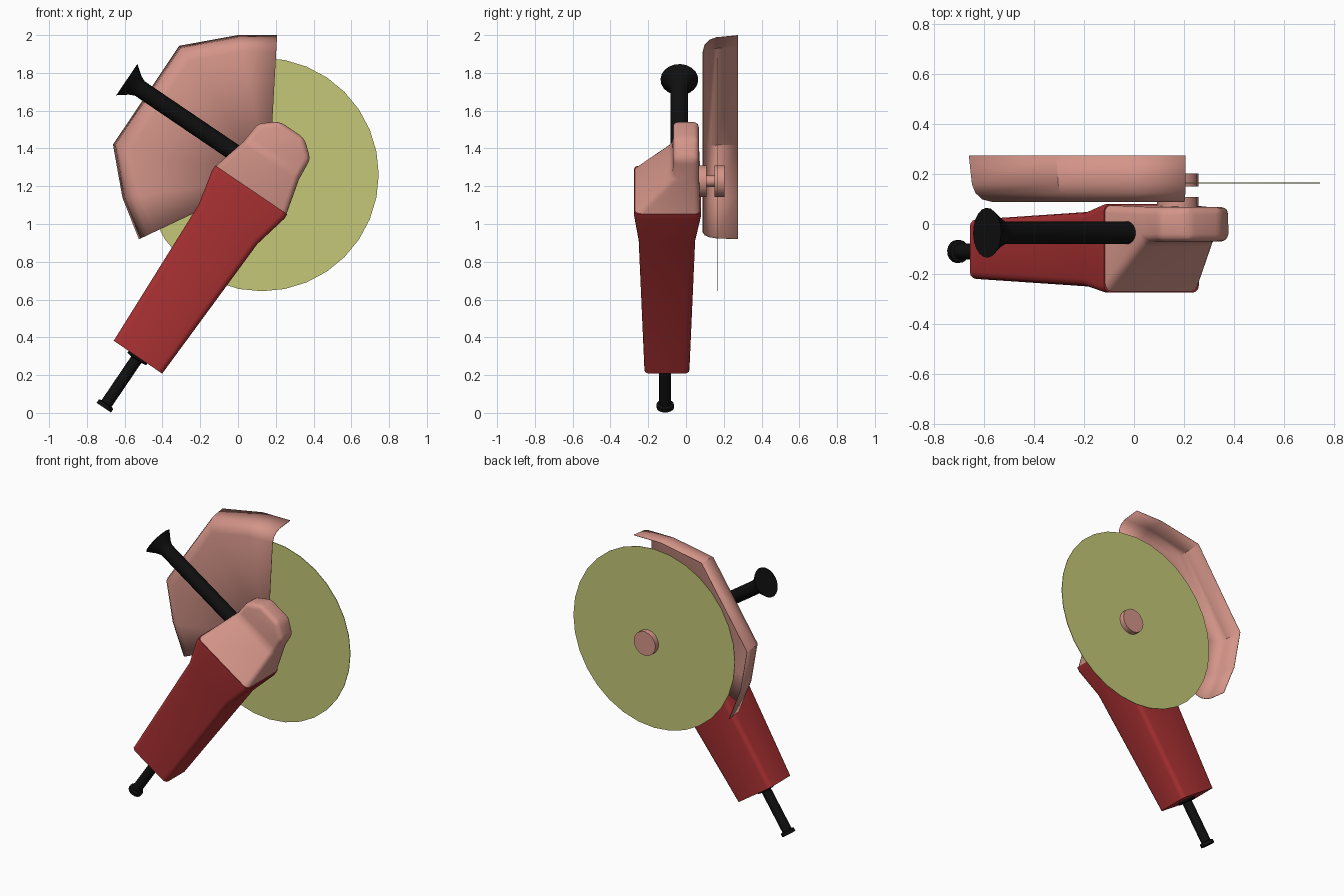
import bpy, bmesh, math
from mathutils import Vector

if "Cube" in bpy.data.objects:
    bpy.data.objects.remove(bpy.data.objects["Cube"])

def material(name, rgb):
    m = bpy.data.materials.new(name)
    m.diffuse_color = (*rgb, 1)
    m.use_nodes = True
    m.node_tree.nodes["Principled BSDF"].inputs["Base Color"].default_value = m.diffuse_color
    return m

RED = material("body red", (0.41, 0.031, 0.033))
SALMON = material("salmon metal", (0.66, 0.30, 0.25))
LIME = material("disc lime", (0.55, 0.575, 0.18))
BLACK = material("black rubber", (0.005, 0.005, 0.005))

# Tool frame: U runs up the leaning body, V across it, Y is depth
U = Vector((0.561, 0, 0.828))
V = Vector((0.828, 0, -0.561))
Y = Vector((0, 1, 0))
ORIGIN = Vector((0.07, 0, 1.18))

def tool(u, v, y):
    return ORIGIN + U * u + V * v + Y * y

def finish(bm, name, mat, angle=35):
    bmesh.ops.recalc_face_normals(bm, faces=bm.faces[:])
    me = bpy.data.meshes.new(name)
    bm.to_mesh(me)
    bm.free()
    me.materials.append(mat)
    ob = bpy.data.objects.new(name, me)
    bpy.context.collection.objects.link(ob)
    bpy.ops.object.select_all(action='DESELECT')
    ob.select_set(True)
    bpy.context.view_layer.objects.active = ob
    bpy.ops.object.shade_smooth_by_angle(angle=math.radians(angle))
    return ob

def bridge(bm, rings):
    """Skin consecutive closed rings and cap both ends."""
    for a, b in zip(rings, rings[1:]):
        for i in range(len(a)):
            j = (i + 1) % len(a)
            bm.faces.new((a[i], a[j], b[j], b[i]))
    bm.faces.new(rings[0])
    bm.faces.new(rings[-1][::-1])

def box_loft(name, sections, mat, radius, round_tip):
    """Loft rectangles (u, half width, y front, y back) and round the edges."""
    bm = bmesh.new()
    rings = [[bm.verts.new(tool(u, v, y)) for v, y in
              ((-w, y0), (w, y0), (w, y1), (-w, y1))] for u, w, y0, y1 in sections]
    bridge(bm, rings)
    bmesh.ops.recalc_face_normals(bm, faces=bm.faces[:])
    fixed = [set(rings[0])] + ([] if round_tip else [set(rings[-1])])
    edges = [e for e in bm.edges if e.calc_face_angle() > 0.55
             and not any(set(e.verts) <= f for f in fixed)]
    bmesh.ops.bevel(bm, geom=edges, offset=radius, offset_type='OFFSET',
                    segments=3, profile=0.5, affect='EDGES', clamp_overlap=True)
    return finish(bm, name, mat)

def lathe(name, base, axis, profile, mat, sides=20):
    """Revolve (distance, radius) pairs about an axis."""
    bm = bmesh.new()
    a = axis.normalized()
    p = a.orthogonal().normalized()
    q = a.cross(p)
    angles = [2 * math.pi * i / sides for i in range(sides)]
    bridge(bm, [[bm.verts.new(base + a * d + (p * math.cos(t) + q * math.sin(t)) * r)
                 for t in angles] for d, r in profile])
    return finish(bm, name, mat)

# Tapered red motor body with flared collar
box_loft("motor_body", [(-1.069, 0.155, -0.22, 0.018), (-0.22, 0.187, -0.25, 0.048),
                        (-0.03, 0.23, -0.275, 0.08), (0, 0.23, -0.275, 0.08)],
         RED, 0.03, False)

# Gear head: wedge down to a thinner rounded nose
box_loft("gear_head", [(0, 0.226, -0.27, 0.075), (0.2, 0.175, -0.07, 0.068),
                       (0.31, 0.168, -0.07, 0.068), (0.385, 0.08, -0.07, 0.068)],
         SALMON, 0.03, True)

# Side handle and power cord
lathe("side_handle", tool(0.114, 0, -0.035), -V,
      [(0.1, 0.046), (0.79, 0.046), (0.82, 0.06), (0.873, 0.1)], BLACK)
lathe("power_cord", tool(0, 0, -0.11), -U,
      [(1.06, 0.06), (1.08, 0.06), (1.085, 0.032), (1.365, 0.032),
       (1.37, 0.046), (1.392, 0.046)], BLACK, 16)

# Spindle with two flanges, and the thin cutting disc
lathe("spindle", Vector((0.175, 0, 1.227)), Y,
      [(0.05, 0.083), (0.108, 0.083), (0.109, 0.03), (0.15, 0.03),
       (0.151, 0.083), (0.203, 0.083)], SALMON, 16)
lathe("cutting_disc", Vector((0.127, 0, 1.262)), Y,
      [(0.163, 0.618), (0.167, 0.618)], LIME, 32)

# Wheel guard: open dish sector, flat face turning into a rim
rim = [(0.207, 1.998), (0.0, 1.998), (-0.31, 1.942), (-0.66, 1.42),
       (-0.61, 1.14), (-0.523, 0.92)]
cx, cz = 0.165, 1.245
steps = [(0.275, 1.0), (0.16, 0.985), (0.125, 0.968), (0.1, 0.935), (0.09, 0.885)]
bm = bmesh.new()
rows = [[bm.verts.new((cx + (x - cx) * s, y, cz + (z - cz) * s)) for x, z in rim]
        for y, s in steps]
for a, b in zip(rows, rows[1:]):
    for i in range(len(a) - 1):
        bm.faces.new((a[i], a[i + 1], b[i + 1], b[i]))
hub = bm.verts.new((cx, 0.09, cz))
for i in range(len(rim) - 1):
    bm.faces.new((rows[-1][i], rows[-1][i + 1], hub))
guard = finish(bm, "wheel_guard", SALMON, 40)
sheet = guard.modifiers.new("sheet", 'SOLIDIFY')
sheet.thickness = 0.004
sheet.offset = 0
